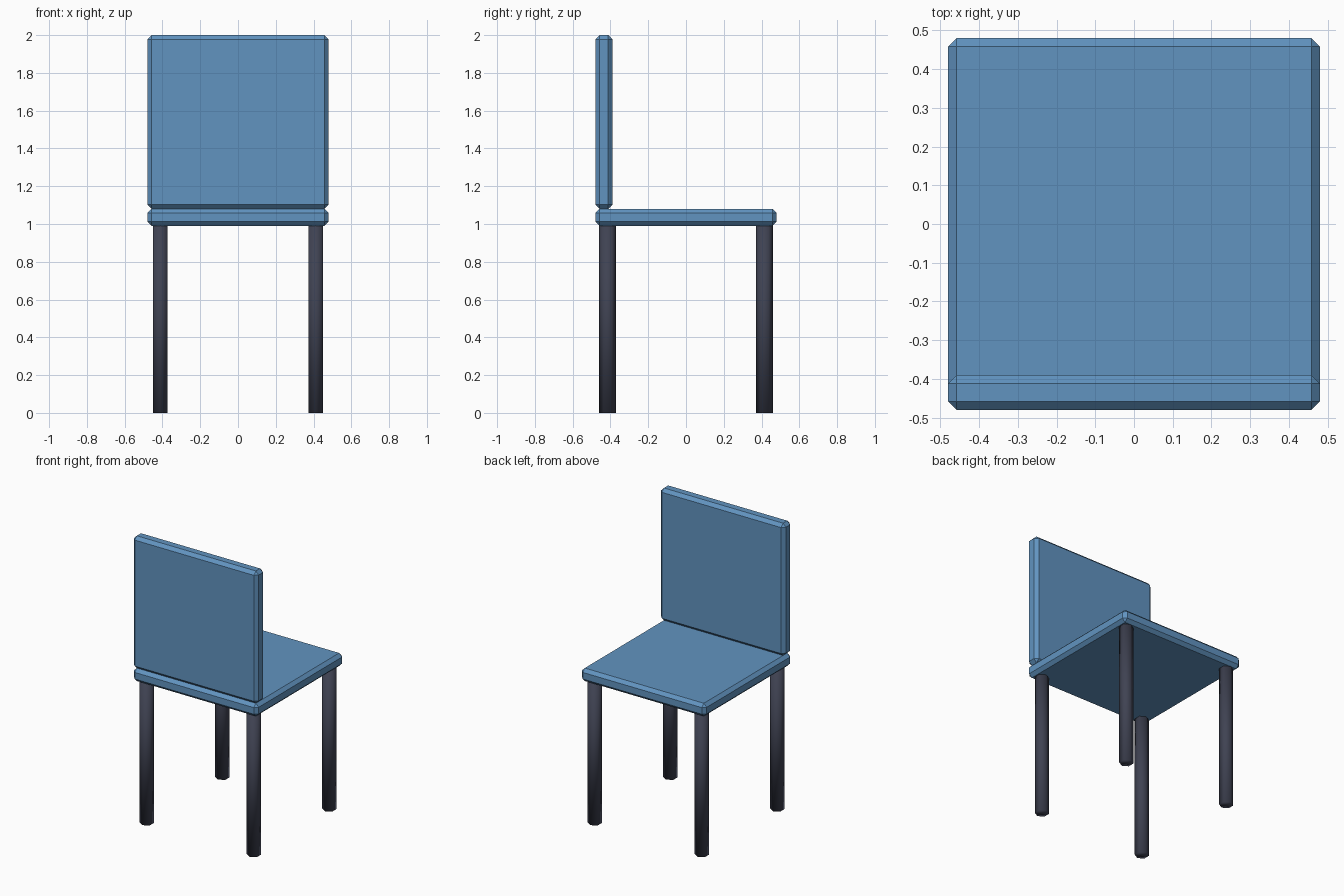
import bpy

cube = bpy.data.objects.get("Cube")
if cube:
    bpy.data.objects.remove(cube, do_unlink=True)


def make_material(name, rgb):
    mat = bpy.data.materials.new(name)
    mat.use_nodes = True
    color = (*rgb, 1.0)
    mat.diffuse_color = color
    mat.node_tree.nodes["Principled BSDF"].inputs["Base Color"].default_value = color
    return mat


def panel(name, low, high, mat, chamfer=0.022):
    """Box between two corners with a single flat chamfer on every edge."""
    center = [(a + b) / 2 for a, b in zip(low, high)]
    size = [b - a for a, b in zip(low, high)]
    bpy.ops.mesh.primitive_cube_add(size=1, location=center)
    obj = bpy.context.object
    obj.name = name
    obj.scale = size
    bpy.ops.object.transform_apply(location=False, rotation=False, scale=True)
    bevel = obj.modifiers.new("Chamfer", "BEVEL")
    bevel.width = chamfer
    bevel.segments = 1
    obj.data.materials.append(mat)


def leg(name, x, y, mat, height=1.0):
    """Six-sided leg, smooth all over."""
    bpy.ops.mesh.primitive_cylinder_add(
        vertices=6, radius=0.045, depth=height, location=(x, y, height / 2))
    obj = bpy.context.object
    obj.name = name
    bpy.ops.object.shade_smooth()
    obj.data.materials.append(mat)


blue = make_material("blue", (0.12, 0.295, 0.53))
charcoal = make_material("charcoal", (0.05, 0.055, 0.085))

# Seat and backrest slabs
half = 0.48
panel("seat", (-half, -half, 0.99), (half, half, 1.08), blue)
panel("backrest", (-half, -half, 1.08), (half, -0.39, 2.0), blue)

# Four legs near the corners
for side, x in (("left", 0.412), ("right", -0.412)):
    for end, y in (("front", -0.415), ("back", 0.415)):
        leg(f"{end}_{side}_leg", x, y, charcoal)
